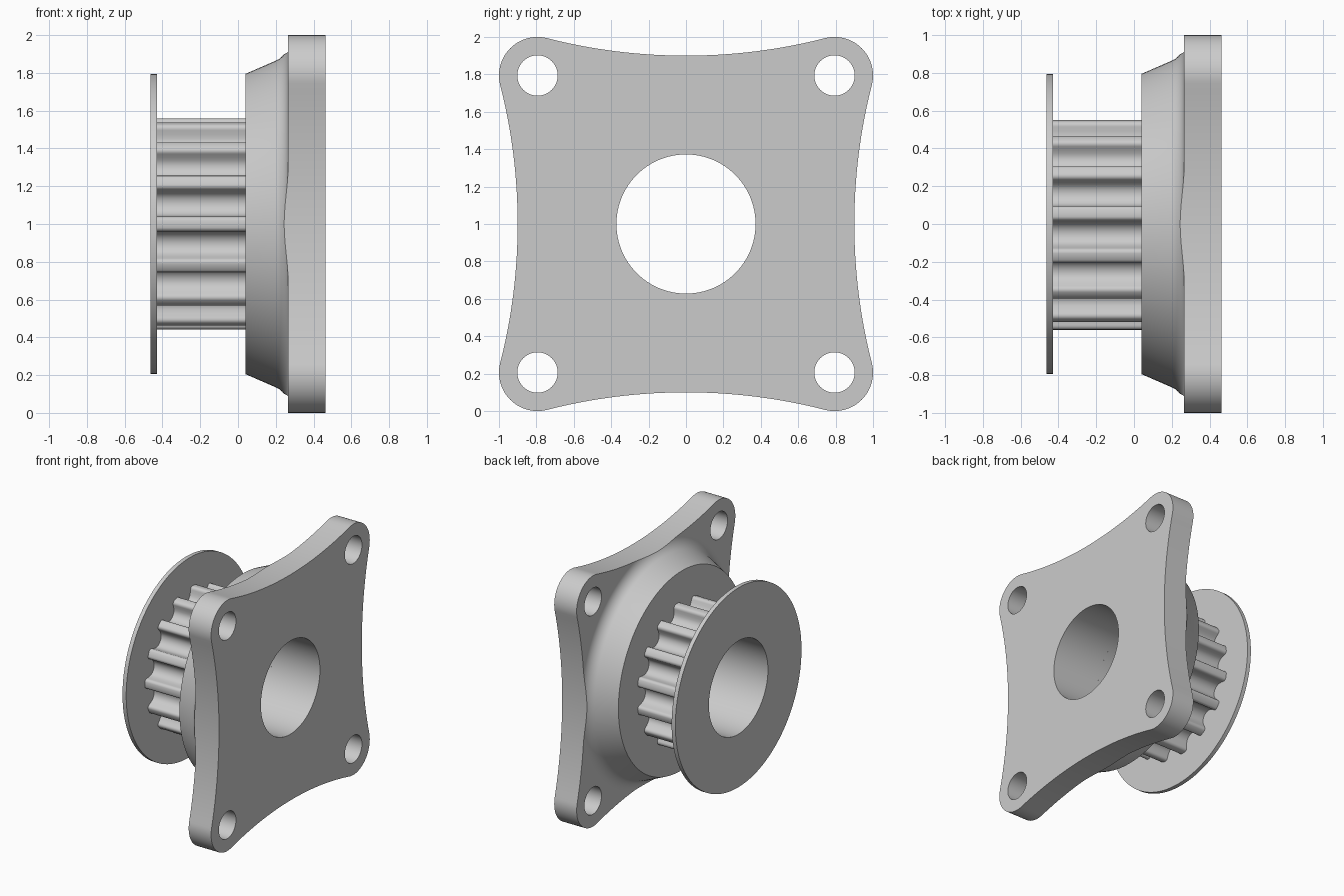
import bpy, bmesh
from math import sin, cos, pi, tau, radians, atan2, hypot
from mathutils import Matrix, Vector

cube = bpy.data.objects.get("Cube")
if cube:
    bpy.data.objects.remove(cube)

grey = bpy.data.materials.new("plain grey")
grey.use_nodes = True
grey.diffuse_color = (0.6, 0.6, 0.6, 1)
grey.node_tree.nodes["Principled BSDF"].inputs["Base Color"].default_value = grey.diffuse_color

BORE = 0.372          # shaft bore radius
CORNER = 0.794        # bolt hole offset from the axis
AXIS = Vector((0, 0, 1))


def add_object(name, bm):
    bmesh.ops.recalc_face_normals(bm, faces=bm.faces)
    mesh = bpy.data.meshes.new(name)
    bm.to_mesh(mesh)
    bm.free()
    mesh.materials.append(grey)
    obj = bpy.data.objects.new(name, mesh)
    obj.location = AXIS
    bpy.context.collection.objects.link(obj)
    return obj


def arc(cy, cz, r, start, end, n):
    return [(cy + r * cos(start + (end - start) * i / n),
             cz + r * sin(start + (end - start) * i / n)) for i in range(n + 1)]


def circle(r, n=96, cy=0, cz=0):
    return arc(cy, cz, r, 0, tau, n)[:-1]


def prism(name, loops, x0, x1):
    """Fill the outline (first loop) around its holes and extrude along x."""
    bm = bmesh.new()
    edges = []
    for loop in loops:
        verts = [bm.verts.new((x0, y, z)) for y, z in loop]
        edges += [bm.edges.new((v, verts[i - 1])) for i, v in enumerate(verts)]
    bmesh.ops.triangle_fill(bm, edges=edges, use_beauty=True)
    geom = bmesh.ops.extrude_face_region(bm, geom=bm.faces[:], use_keep_orig=True)["geom"]
    moved = [g for g in geom if isinstance(g, bmesh.types.BMVert)]
    bmesh.ops.translate(bm, verts=moved, vec=(x1 - x0, 0, 0))
    return add_object(name, bm)


def quarter_turns(points):
    """Repeat a quarter outline four times about the axis."""
    out = []
    for k in range(4):
        c, s = round(cos(k * pi / 2)), round(sin(k * pi / 2))
        out += [(c * y - s * z, s * y + c * z) for y, z in points]
    return out


# Mounting plate: rounded corners tangent to shallow concave sides
corner_r, side_r, side_mid = 0.206, 3.0, 0.9
side_c = side_mid + side_r
lean = atan2(CORNER, side_c - CORNER)
quarter = arc(CORNER, CORNER, corner_r, -lean, pi / 2 + lean, 24)
quarter += arc(0, side_c, side_r, -pi / 2 + lean, -pi / 2 - lean, 32)[1:-1]
outline = quarter_turns(quarter)
bolt_holes = [circle(0.108, 40, y, z) for y in (-CORNER, CORNER) for z in (-CORNER, CORNER)]
plate = prism("mounting_plate", [outline, circle(BORE)] + bolt_holes, 0.265, 0.4625)

# Conical hub with a fillet flaring onto the plate
slope, fillet = radians(23.5), 0.107
flare = arc(0.265 - fillet, 0.963, fillet, slope - pi / 2, 0, 12)
profile = [(0.04, BORE), (0.04, 0.795)] + flare + [(0.265, BORE)]
bm = bmesh.new()
rings = []
for k in range(128):
    turn = Matrix.Rotation(tau * k / 128, 3, 'X')
    rings.append([bm.verts.new(turn @ Vector((x, 0, r))) for x, r in profile])
for k, ring in enumerate(rings):
    prev = rings[k - 1]
    for i in range(len(profile)):
        bm.faces.new((prev[i - 1], prev[i], ring[i], ring[i - 1]))
hub = add_object("conical_hub", bm)

# Trim the flare where it would pass the plate's concave sides
cutter = prism("hub_trimmer", [outline], -0.2, 0.4)
cutter.hide_render = True
trim = hub.modifiers.new("trim", 'BOOLEAN')
trim.operation = 'INTERSECT'
trim.solver = 'EXACT'
trim.object = cutter
bpy.context.view_layer.objects.active = hub
bpy.ops.object.modifier_apply(modifier=trim.name)
bpy.data.objects.remove(cutter)

# Toothed pulley: rounded grooves given as half width and depth
teeth, tip_r = 15, 0.56
half = [(0.0974, 0), (0.0886, 0.0016), (0.0812, 0.006), (0.0757, 0.0126), (0.0727, 0.021),
        (0.0675, 0.042), (0.059, 0.0618), (0.0515, 0.0741), (0.0403, 0.0841),
        (0.0277, 0.0913), (0.0141, 0.0956), (0, 0.097)]
groove = [(-w, d) for w, d in half] + [(w, d) for w, d in half[-2::-1]]
chord = (tip_r ** 2 - half[0][0] ** 2) ** 0.5
gear = []
for k in range(teeth):
    mid = pi + tau * (k + 0.5) / teeth
    for w, d in groove:
        a, r = mid + atan2(w, chord - d), hypot(w, chord - d)
        gear.append((r * cos(a), r * sin(a)))
    land = mid + pi / teeth
    gear.append((tip_r * cos(land), tip_r * sin(land)))
pulley = prism("toothed_pulley", [gear, circle(BORE)], -0.43, 0.04)

# Thin retaining disc closing the belt channel
disc = prism("retaining_disc", [circle(0.795, 128), circle(BORE)], -0.4625, -0.43)

# Smooth the round walls, keep the rims sharp
bpy.ops.object.select_all(action='DESELECT')
for obj in (plate, hub, pulley, disc):
    obj.select_set(True)
bpy.context.view_layer.objects.active = plate
bpy.ops.object.shade_smooth_by_angle(angle=radians(32))
